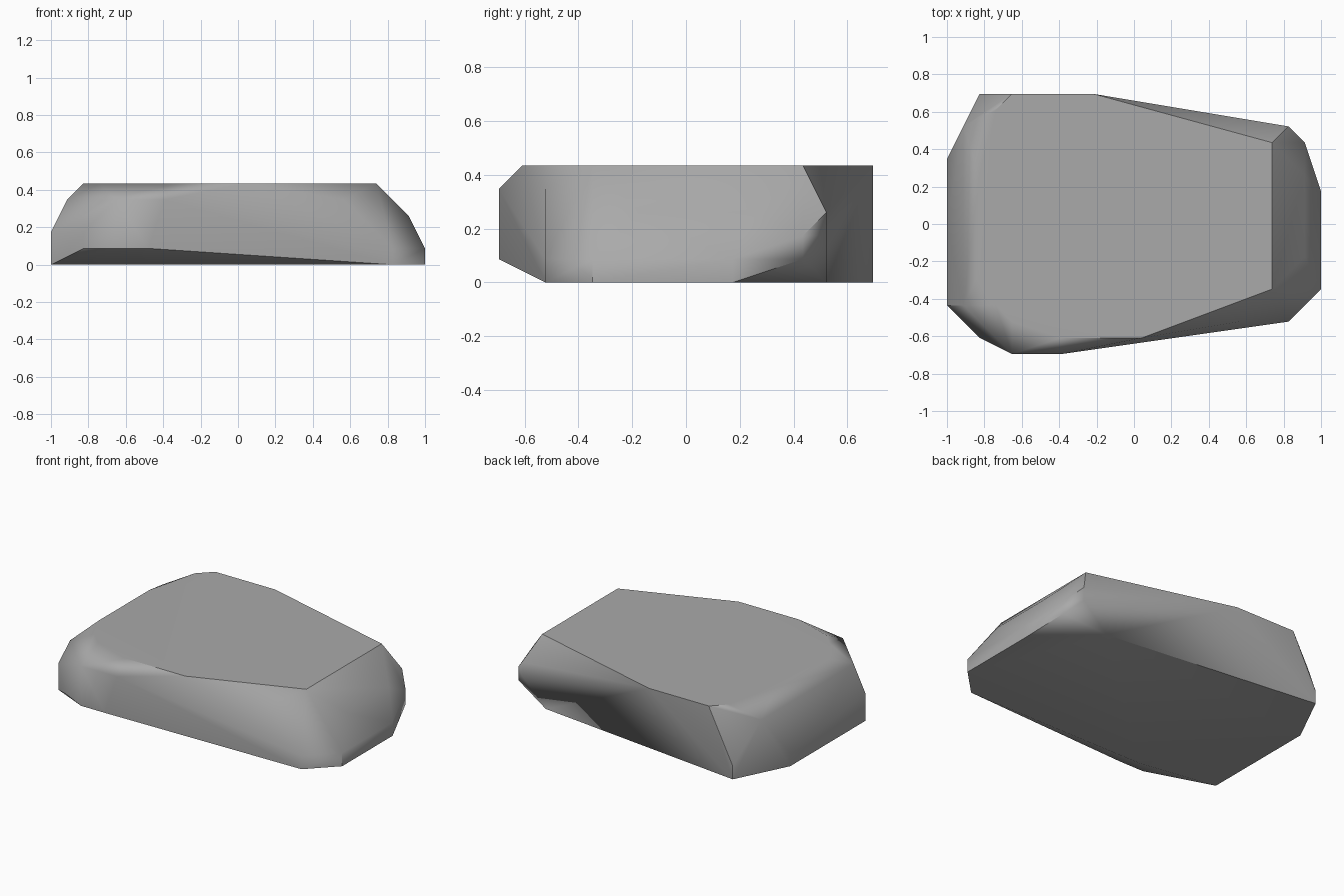
import bpy
import bmesh
import math

cube = bpy.data.objects.get("Cube")
if cube:
    bpy.data.objects.remove(cube, do_unlink=True)

# Stone colour
stone = bpy.data.materials.new("stone_grey")
stone.use_nodes = True
grey = (0.4, 0.4, 0.4, 1.0)
stone.diffuse_color = grey
shader = next(n for n in stone.node_tree.nodes if n.type == 'BSDF_PRINCIPLED')
shader.inputs["Base Color"].default_value = grey
shader.inputs["Roughness"].default_value = 0.9

# Corner outlines of the slab, from the ground up, in chisel steps
HALF_LENGTH = 11.5
base = [(0, -5), (6, -6), (21, -6), (23, -4), (23, 2), (19, 6), (2, 8), (0, 4)]
foot = [(2, -7), (4, -8), (6, -8), (21, -6), (23, -4), (23, 2), (22, 5), (2, 8), (0, 4)]
waist = [(0, -5), (0, 0), (2, -7), (22, 5), (21, 6)]
flank = [(22, 3), (22, -2), (21, 6)]
shoulder = [(1, 6), (1, -5), (3, -7), (4, -8), (7, -8), (18, -6)]
crown = [(20, 5), (20, -4), (12, -7), (7, -7), (4, -6), (3, -5), (2, -3),
         (2, 3), (3, 7), (4, 8), (9, 8)]


def add_outline(bm, outline, level):
    """Place the corners of one outline at its height."""
    for x, y in outline:
        bm.verts.new((x / HALF_LENGTH - 1, y / HALF_LENGTH, level / HALF_LENGTH))


# Wrap the outlines in a chiselled hull
bm = bmesh.new()
for level, outline in enumerate((base, foot, waist, flank, shoulder, crown)):
    add_outline(bm, outline, level)
bmesh.ops.remove_doubles(bm, verts=bm.verts, dist=0.001)
bmesh.ops.convex_hull(bm, input=bm.verts)
loose = [v for v in bm.verts if not v.link_faces]
bmesh.ops.delete(bm, geom=loose, context='VERTS')
bmesh.ops.dissolve_limit(bm, angle_limit=math.radians(1), verts=bm.verts, edges=bm.edges)
bmesh.ops.recalc_face_normals(bm, faces=bm.faces)

mesh = bpy.data.meshes.new("flat_rock")
bm.to_mesh(mesh)
bm.free()
mesh.materials.append(stone)
rock = bpy.data.objects.new("flat_rock", mesh)
bpy.context.collection.objects.link(rock)

# Soft flanks, crisp ridges, flat top
bpy.ops.object.select_all(action='DESELECT')
rock.select_set(True)
bpy.context.view_layer.objects.active = rock
bpy.ops.object.shade_smooth_by_angle(angle=math.radians(40))
weighted = rock.modifiers.new("weighted_normals", 'WEIGHTED_NORMAL')
weighted.keep_sharp = True
